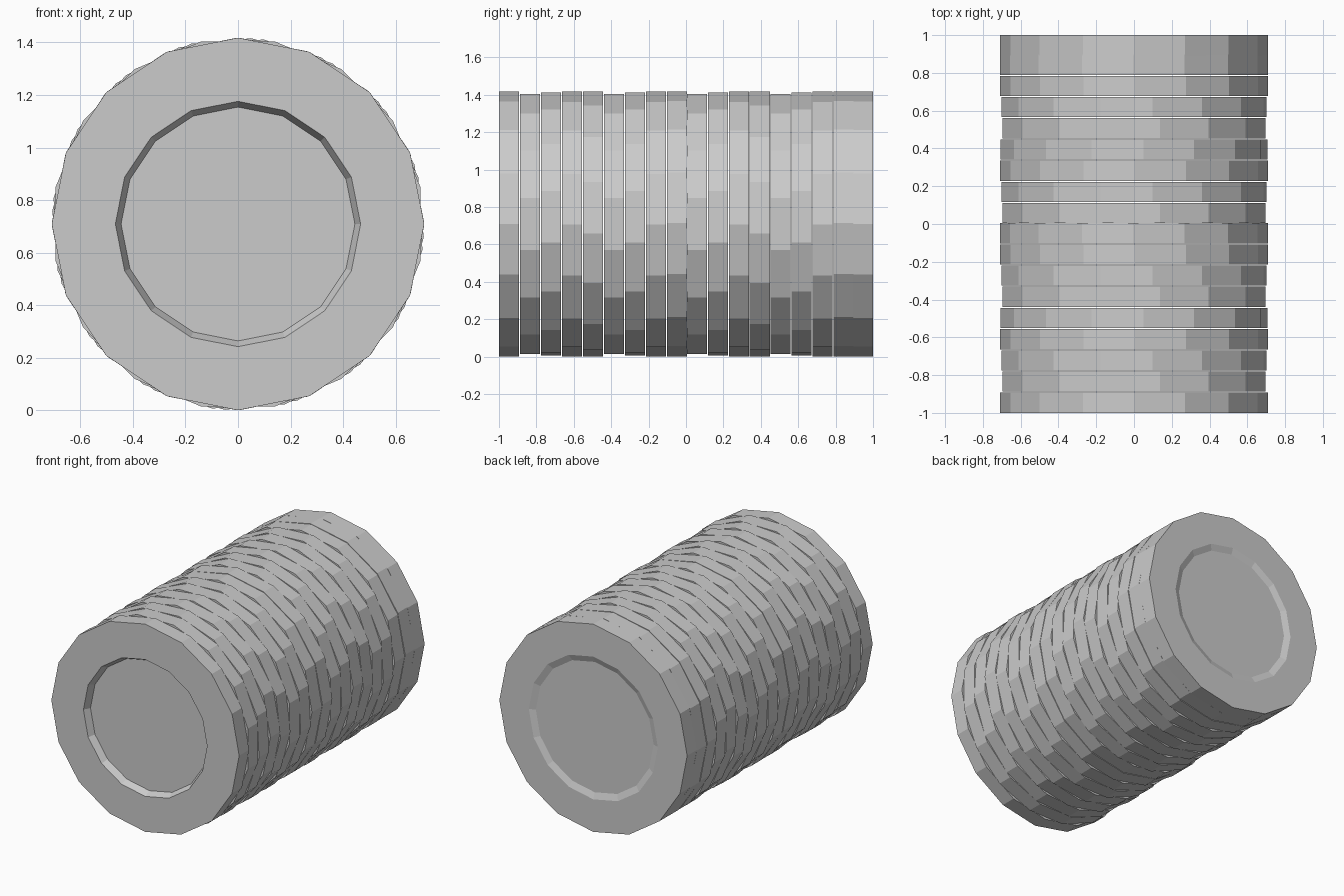
import bpy, bmesh, math

if "Cube" in bpy.data.objects:
    bpy.data.objects.remove(bpy.data.objects["Cube"])

SIDES, R, THICK, PITCH = 16, 0.709, 0.107, 0.1122

# One disc: (radius, depth) profile with a deep front recess and a shallow back dish
PROFILE = [(0.445, 0.045), (0.467, 0.0), (R, 0.0),
           (R, THICK), (0.487, THICK), (0.445, THICK - 0.016)]


def disc_mesh():
    bm = bmesh.new()
    rings = []
    for r, y in PROFILE:
        ring = []
        for i in range(SIDES):
            a = 2 * math.pi * i / SIDES
            ring.append(bm.verts.new((r * math.sin(a), y, r * math.cos(a))))
        rings.append(ring)
    for a, b in zip(rings, rings[1:]):
        for i in range(SIDES):
            j = (i + 1) % SIDES
            bm.faces.new((a[i], a[j], b[j], b[i]))
    bm.faces.new(rings[0])
    bm.faces.new(rings[-1])
    bmesh.ops.recalc_face_normals(bm, faces=bm.faces)
    me = bpy.data.meshes.new("disc")
    bm.to_mesh(me)
    bm.free()
    return me


mesh = disc_mesh()


def add_disc(name, y, turn):
    ob = bpy.data.objects.new(name, mesh)
    ob.location = (0, y, R)
    ob.rotation_euler = (0, math.radians(turn), 0)
    bpy.context.collection.objects.link(ob)


# End discs
add_disc("front_disc", -1.0, 0)
add_disc("back_disc", 1.0 - THICK, 0)

# Two repeated runs of eight unevenly turned discs
turns = [11.25, 8, 0.3, 4, 11.25, 8, 0.3, -0.4]
for run, start in enumerate((-1 + PITCH, 0.0042)):
    for k, turn in enumerate(turns):
        add_disc(f"stack_disc_{run * 8 + k + 1}", start + k * PITCH, turn)
